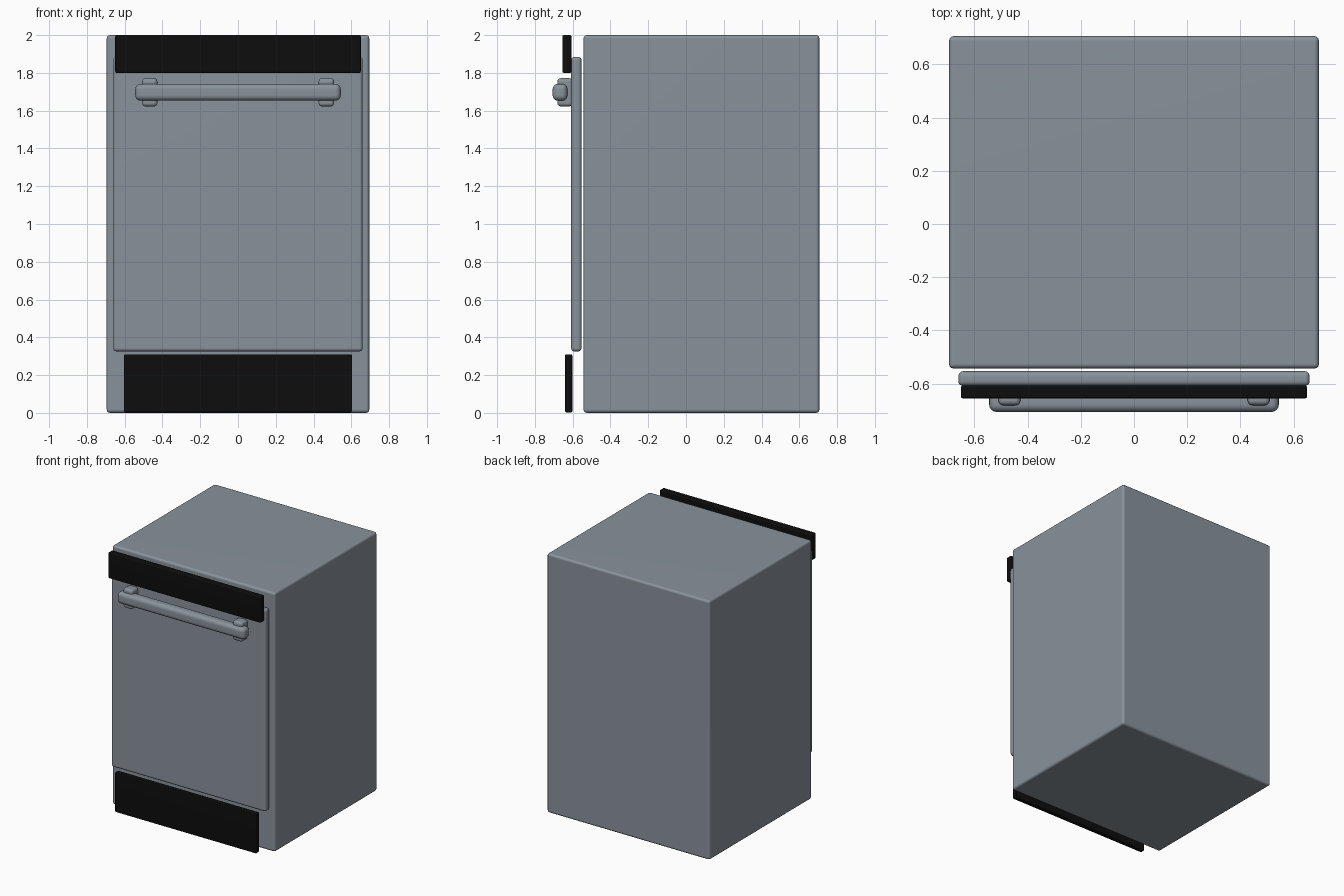
import bpy
import bmesh
from mathutils import Vector

if "Cube" in bpy.data.objects:
    bpy.data.objects.remove(bpy.data.objects["Cube"])


def material(name, rgb):
    mat = bpy.data.materials.new(name)
    mat.use_nodes = True
    mat.diffuse_color = (*rgb, 1)
    mat.node_tree.nodes["Principled BSDF"].inputs["Base Color"].default_value = (*rgb, 1)
    return mat


steel = material("steel grey", (0.25, 0.29, 0.33))
black = material("matte black", (0.004, 0.004, 0.004))


def rounded_box(name, x, y, z, radius, mat, segments=3):
    """Box spanning the x, y and z ranges, with rounded edges."""
    low, high = (Vector(corner) for corner in zip(x, y, z))
    bm = bmesh.new()
    bmesh.ops.create_cube(bm, size=1)
    for v in bm.verts:
        v.co = v.co * (high - low)
    mesh = bpy.data.meshes.new(name)
    bm.to_mesh(mesh)
    bm.free()
    mesh.materials.append(mat)
    obj = bpy.data.objects.new(name, mesh)
    obj.location = (low + high) / 2
    bpy.context.collection.objects.link(obj)
    bevel = obj.modifiers.new("rounded edges", "BEVEL")
    bevel.width = radius
    bevel.segments = segments
    bevel.limit_method = "NONE"
    mesh.shade_smooth()
    obj.modifiers.new("even shading", "WEIGHTED_NORMAL")
    return obj


# Cabinet and door
rounded_box("cabinet", (-0.695, 0.695), (-0.543, 0.706), (0, 2), 0.018, steel)
rounded_box("door", (-0.66, 0.66), (-0.608, -0.553), (0.325, 1.885), 0.018, steel)

# Black control strip and kick plate
rounded_box("control_panel", (-0.65, 0.65), (-0.655, -0.606), (1.8, 2), 0.008, black)
rounded_box("kick_plate", (-0.603, 0.603), (-0.64, -0.602), (0.003, 0.31), 0.006, black)

# Handle bar with a mount at each end
rounded_box("handle_bar", (-0.544, 0.544), (-0.706, -0.628), (1.653, 1.742), 0.028, steel, 4)
for side, name in ((-1, "right_handle_mount"), (1, "left_handle_mount")):
    centre = side * 0.468
    rounded_box(name, (centre - 0.041, centre + 0.041), (-0.681, -0.6),
                (1.622, 1.772), 0.018, steel)
